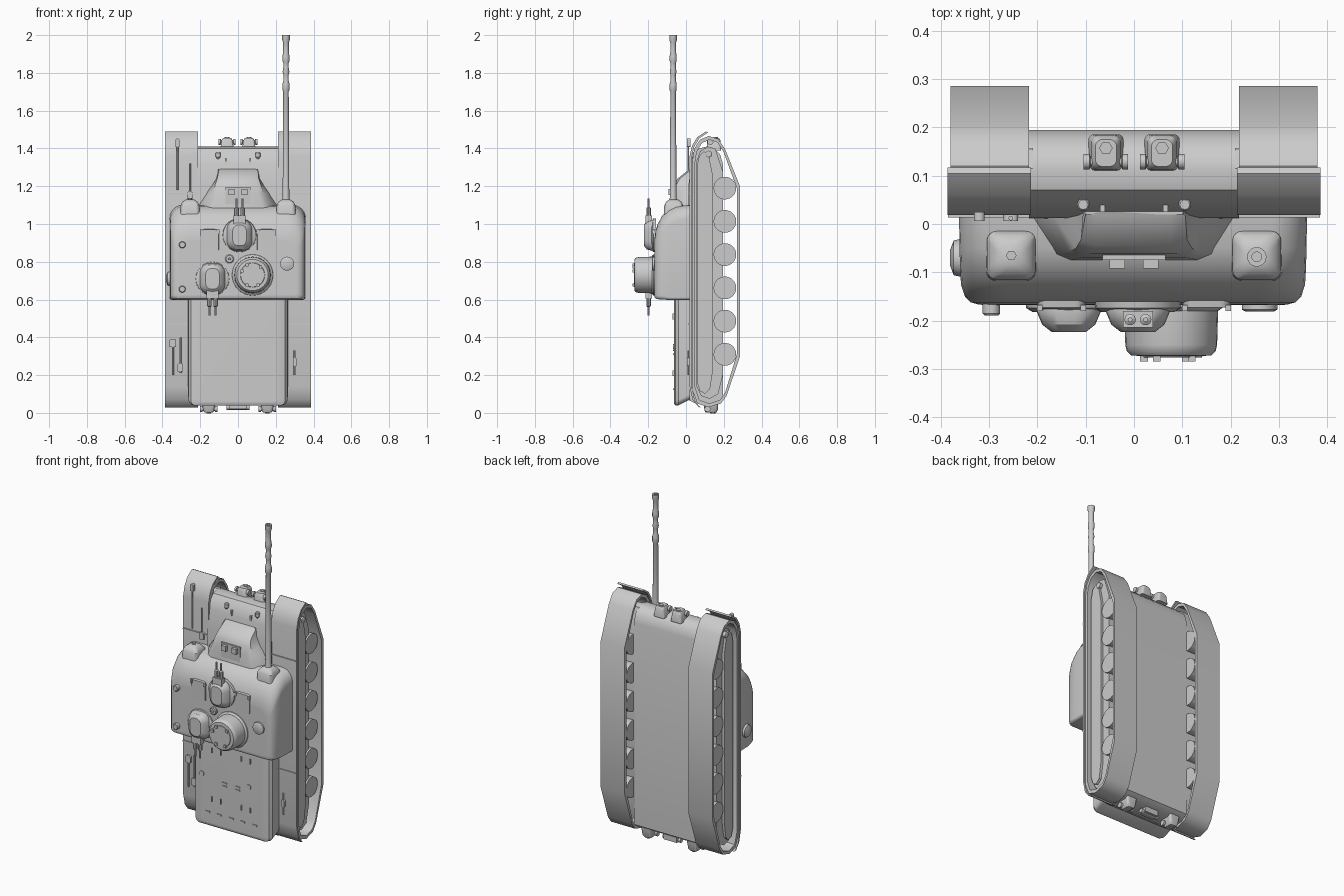
import bpy, bmesh, math
from mathutils import Vector


def finish(name, bm, angle=32):
    bmesh.ops.recalc_face_normals(bm, faces=bm.faces)
    me = bpy.data.meshes.new(name)
    bm.to_mesh(me)
    bm.free()
    me.shade_smooth()
    me.set_sharp_from_angle(angle=math.radians(angle))
    ob = bpy.data.objects.new(name, me)
    bpy.context.collection.objects.link(ob)
    return ob


def skin(name, rings, closed=False, angle=32):
    """Join rings of points with quads; cap the ends unless the rings loop round."""
    bm = bmesh.new()
    vs = [[bm.verts.new(p) for p in r] for r in rings]
    n = len(vs[0])
    for a, b in zip(vs, vs[1:] + vs[:1] if closed else vs[1:]):
        for i in range(n):
            bm.faces.new((a[i], a[(i + 1) % n], b[(i + 1) % n], b[i]))
    if not closed:
        bm.faces.new(vs[0])
        bm.faces.new(vs[-1])
    return finish(name, bm, angle)


def round_rect(a0, a1, b0, b1, rlow, rhigh, seg=6):
    pts = []
    for ca, cb, r, start in ((a1 - rhigh, b1 - rhigh, rhigh, 0), (a0 + rhigh, b1 - rhigh, rhigh, 90),
                             (a0 + rlow, b0 + rlow, rlow, 180), (a1 - rlow, b0 + rlow, rlow, 270)):
        for i in range(seg + 1):
            t = math.radians(start + 90 * i / seg)
            pts.append((ca + r * math.cos(t), cb + r * math.sin(t)))
    return pts


def loft_y(name, layers):
    """layers: (y, x0, x1, z0, z1, low corner radius, high corner radius)"""
    return skin(name, [[(a, l[0], b) for a, b in round_rect(*l[1:])] for l in layers])


def loft_z(name, layers):
    """layers: (z, x0, x1, y0, y1, radius)"""
    return skin(name, [[(a, b, l[0]) for a, b in round_rect(*l[1:], l[5])] for l in layers])


def lathe(name, origin, axis, profile, seg=24):
    q = Vector((0, 0, 1)).rotation_difference(Vector(axis))
    o = Vector(origin)
    return skin(name, [[o + q @ Vector((r * math.cos(2 * math.pi * i / seg), r * math.sin(2 * math.pi * i / seg), h))
                        for i in range(seg)] for r, h in profile])


def prism(name, pts, x0, x1, angle=32):
    return skin(name, [[(x, y, z) for y, z in pts] for x in (x0, x1)], angle=angle)


def box(name, x, y, z, sx, sy, sz):
    return prism(name, [(y - sy / 2, z - sz / 2), (y + sy / 2, z - sz / 2),
                        (y + sy / 2, z + sz / 2), (y - sy / 2, z + sz / 2)], x - sx / 2, x + sx / 2)


UP = (0, -1, 0)

# Central hull, sloped driver hood flaring into the turret, raised rear deck
prism("hull", [(0.195, 0.08), (0.195, 1.32), (0.18, 1.37), (0.15, 1.4), (0.11, 1.41), (0.07, 1.4), (0.045, 1.37),
               (0.03, 1.32), (0.012, 1.2), (0.01, 0.07), (0.05, 0.05), (0.15, 0.05)], -0.217, 0.217, 35)
hood = []
for z, base, top, y in ((1.0, 0.217, 0.15, -0.08), (1.09, 0.216, 0.14, -0.074), (1.16, 0.17, 0.115, -0.069),
                        (1.21, 0.135, 0.1, -0.062), (1.24, 0.115, 0.09, -0.045), (1.29, 0.1, 0.085, 0.018)):
    hood.append([(-base, 0.05, z), (-base, 0.02, z), (-top - 0.02, y + 0.012, z), (-top + 0.01, y, z),
                 (top - 0.01, y, z), (top + 0.02, y + 0.012, z), (base, 0.02, z), (base, 0.05, z)])
skin("driver_hood", hood, angle=45)
loft_y("rear_deck", [(0.02, -0.265, 0.265, 0.07, 0.65, 0.03, 0.01),
                     (-0.04, -0.262, 0.262, 0.04, 0.65, 0.03, 0.01),
                     (-0.055, -0.25, 0.25, 0.038, 0.65, 0.03, 0.01),
                     (-0.064, -0.215, 0.215, 0.05, 0.65, 0.02, 0.01),
                     (-0.0642, -0.205, 0.205, 0.06, 0.64, 0.02, 0.01)])

# Track loop outline (y, z)
track = [(0.034, 0.12), (0.034, 1.34), (0.044, 1.4), (0.075, 1.447), (0.12, 1.466), (0.17, 1.45), (0.205, 1.40),
         (0.286, 1.2), (0.286, 0.3), (0.215, 0.09), (0.185, 0.05), (0.12, 0.03), (0.06, 0.05)]
cy, cz = 0.15, 0.75
inner = [(cy + (y - cy) * 0.88, cz + (z - cz) * 0.973) for y, z in track]
pod = [(0.055, 0.14), (0.055, 1.33), (0.075, 1.385), (0.115, 1.41), (0.155, 1.4), (0.195, 1.28), (0.195, 0.2),
       (0.17, 0.1), (0.125, 0.075), (0.08, 0.09)]
fender_out = [(0.065, 0.033), (0.035, 0.07), (0.019, 0.14), (0.019, 1.36), (0.032, 1.415), (0.06, 1.46), (0.105, 1.49)]
fender = fender_out + [(y + 0.012, z - 0.005) for y, z in reversed(fender_out)]
for s, side in ((-1, "left"), (1, "right")):
    xa, xb = s * 0.217, s * 0.38
    skin(side + "_track", [[(xa, y, z) for y, z in track], [(xb, y, z) for y, z in track],
                           [(xb, y, z) for y, z in inner], [(xa, y, z) for y, z in inner]], True, 40)
    prism(side + "_track_pod", pod, s * 0.21, s * 0.345)
    prism(side + "_pod_rib", [(0.1 + (y - 0.125) * 0.6, cz + (z - cz) * 0.96) for y, z in pod], s * 0.34, s * 0.36)
    prism(side + "_fender", fender, s * 0.213, s * 0.386)
    # Road wheels
    for i in range(6):
        lathe(side + "_road_wheel", (s * 0.219, 0.206, 0.31 + i * 0.176), (s, 0, 0), [(0.06, 0), (0.06, 0.136)], 28)
    lathe(side + "_idler_hub", (s * 0.34, 0.12, 1.37), (s, 0, 0), [(0.018, 0), (0.018, 0.022), (0.012, 0.026)], 14)
    # Fender seam strips
    for z in (0.47, 1.16):
        box(side + "_fender_seam", s * 0.3, 0.017, z, 0.17, 0.008, 0.007)
    # Towing lugs with cross pins, nose and tail
    for nm, x, y, z, up in (("nose", 0.058, 0.145, 1.43, 1), ("tail", 0.155, 0.13, 0.026, -1)):
        pin_y = y - 0.016
        lathe(nm + "_tow_pin", (s * x - 0.046, pin_y, z + up * 0.005), (1, 0, 0),
              [(0.016, 0), (0.016, 0.012), (0.01, 0.014), (0.01, 0.078), (0.016, 0.08), (0.016, 0.092)], 12)
        loft_z(nm + "_tow_lug", [(z - up * 0.04, s * x - 0.036, s * x + 0.036, y - 0.035, y + 0.04, 0.01),
                                 (z + up * 0.012, s * x - 0.03, s * x + 0.03, y - 0.033, y + 0.038, 0.015),
                                 (z + up * 0.025, s * x - 0.022, s * x + 0.022, y - 0.026, y + 0.03, 0.015)])
        lathe(nm + "_tow_bolt", (s * x, y + 0.012, z), (0, 0, up), [(0.014, 0), (0.014, 0.03)], 6)
    # Headlights, hooks and vision ports
    lathe("headlight", (s * 0.105, 0.04, 1.345), (0, 0, 1), [(0.006, 0), (0.013, 0.01), (0.013, 0.03), (0.01, 0.034)], 12)
    box("headlight_bracket", s * 0.105, 0.055, 1.355, 0.014, 0.04, 0.014)
    box("glacis_hook", s * 0.065, 0.045, 1.335, 0.01, 0.04, 0.03)
    box("vision_port", s * 0.035, -0.075, 1.17, 0.032, 0.034, 0.032)
box("vision_plate", 0, -0.069, 1.15, 0.13, 0.01, 0.09)
box("tail_coupling", 0, 0.13, 0.038, 0.09, 0.05, 0.035)
lathe("tail_coupling_pin", (-0.06, 0.13, 0.03), (1, 0, 0), [(0.014, 0), (0.014, 0.12)], 12)

# Wide rounded turret
loft_y("turret", [(0.018, -0.362, 0.358, 0.598, 1.10, 0.015, 0.07),
                  (-0.05, -0.361, 0.357, 0.598, 1.095, 0.015, 0.08),
                  (-0.09, -0.36, 0.356, 0.598, 1.078, 0.015, 0.085),
                  (-0.125, -0.358, 0.354, 0.6, 1.045, 0.02, 0.09),
                  (-0.15, -0.35, 0.346, 0.602, 1.0, 0.02, 0.09),
                  (-0.162, -0.338, 0.334, 0.606, 0.96, 0.02, 0.08),
                  (-0.167, -0.32, 0.316, 0.615, 0.92, 0.02, 0.07),
                  (-0.1672, -0.31, 0.306, 0.625, 0.91, 0.02, 0.07)])
for x in (-0.254, 0.254):
    loft_z("gun_mount", [(1.05, x - 0.052, x + 0.052, -0.117, -0.013, 0.02),
                         (1.1, x - 0.05, x + 0.05, -0.115, -0.015, 0.02),
                         (1.118, x - 0.04, x + 0.04, -0.105, -0.025, 0.02),
                         (1.13, x - 0.022, x + 0.022, -0.087, -0.043, 0.02)])
lathe("mount_plug", (-0.254, -0.065, 1.12), (0, 0, 1), [(0.011, 0), (0.011, 0.018)], 6)
# Long barrel with ringed muzzle
lathe("main_gun", (0.254, -0.068, 0), (0, 0, 1),
      [(0.022, 1.12), (0.0175, 1.14), (0.0165, 1.4), (0.0145, 1.7), (0.019, 1.71), (0.019, 1.74), (0.014, 1.76),
       (0.014, 1.79), (0.018, 1.805), (0.014, 1.83), (0.014, 1.85), (0.019, 1.865), (0.019, 1.885), (0.015, 1.91),
       (0.015, 1.96), (0.02, 1.975), (0.02, 2.0), (0.01, 2.0), (0.01, 1.95)])

# Commander cupola with hatch and blocks
lathe("cupola", (0.077, -0.16, 0.73), UP, [(0.11, 0), (0.108, 0.012), (0.097, 0.02), (0.095, 0.09), (0.092, 0.103),
                                          (0.083, 0.112), (0.065, 0.113), (0.063, 0.116)], 32)
for t in (45, 120, 160, 240, 300):
    t = math.radians(t)
    box("cupola_block", 0.077 + 0.06 * math.cos(t), -0.277, 0.73 + 0.06 * math.sin(t), 0.016, 0.014, 0.016)

# Two machine gun turrets, one facing ahead and one behind
for nm, x, z, d in (("front", 0.008, 0.94, 1), ("rear", -0.135, 0.71, -1)):
    lathe(nm + "_machine_gun_ring", (x, -0.16, z), UP, [(0.09, 0), (0.088, 0.014), (0.075, 0.022)], 28)
    loft_y(nm + "_machine_gun_turret", [(-0.165, x - 0.062, x + 0.062, z - 0.08, z + 0.08, 0.045, 0.045),
                                        (-0.182, x - 0.066, x + 0.066, z - 0.082, z + 0.082, 0.05, 0.05),
                                        (-0.208, x - 0.055, x + 0.055, z - 0.074, z + 0.074, 0.045, 0.045),
                                        (-0.223, x - 0.036, x + 0.036, z - 0.055, z + 0.055, 0.03, 0.03)])
    box(nm + "_machine_gun_mantlet", x, -0.197, z + d * 0.075, 0.062, 0.034, 0.06)
    for dx in (-0.016, 0.016):
        lathe(nm + "_machine_gun", (x + dx, -0.198, z + d * 0.09), (0, 0.0001, d),
              [(0.012, 0), (0.012, 0.055), (0.005, 0.06), (0.005, 0.105)], 10)

# Roof discs (x, z, radius, height) and side port
for x, z, r, h in ((0.26, 0.79, 0.037, 0.014), (-0.295, 0.89, 0.018, 0.022), (-0.295, 0.655, 0.018, 0.022),
                   (-0.045, 0.815, 0.023, 0.012), (-0.045, 0.815, 0.007, 0.02)):
    lathe("roof_cap", (x, -0.163, z), UP, [(r, 0), (r, h), (r * 0.8, h + 0.004)], 16)
lathe("side_port", (-0.355, -0.07, 0.71), (-1, 0, 0), [(0.04, 0), (0.036, 0.018), (0.015, 0.026)], 16)
# Roof hatch plates
for x in (-0.15, 0.15):
    loft_y("roof_hatch", [(-0.14, x - 0.05, x + 0.05, 0.86, 0.975, 0.005, 0.02),
                          (-0.173, x - 0.048, x + 0.048, 0.86, 0.97, 0.005, 0.02)])
    for dx in (-0.045, 0.045):
        box("hatch_hinge", x + dx, -0.174, 0.96, 0.012, 0.012, 0.024)

# Rear deck fittings
for x, z in ((-0.2, 0.35), (0.12, 0.35)):
    lathe("filler_cap", (x, -0.06, z), UP, [(0.015, 0), (0.015, 0.01)], 12)
for x in (-0.13, -0.07, 0.07, 0.13):
    for z in (0.21, 0.51):
        box("deck_handle", x, -0.066, z, 0.006, 0.012, 0.03)
for x in (-0.16, -0.08, 0.0, 0.08, 0.16):
    box("deck_hinge", x, -0.066, 0.125, 0.028, 0.008, 0.009)
for x in (-0.045, 0.045):
    for z in (0.31, 0.33):
        box("deck_vent", x, -0.066, z, 0.03, 0.008, 0.007)

# Fender tools (x, low z, high z, head centre z, head width)
for x, z0, z1, zh, w in ((-0.32, 1.18, 1.43, 1.43, 0.022), (-0.255, 1.14, 1.32, 1.15, 0.03),
                         (-0.345, 0.2, 0.38, 0.37, 0.034), (-0.305, 0.21, 0.4, 0.24, 0.03), (0.3, 0.2, 0.33, 0.27, 0.02)):
    lathe("tool_handle", (x, 0.012, z0), (0, 0, 1), [(0.005, 0), (0.005, z1 - z0)], 8)
    loft_y("tool_head", [(0.025, x - w / 2, x + w / 2, zh - 0.022, zh + 0.022, 0.004, 0.01),
                         (0.006, x - w / 2, x + w / 2, zh - 0.022, zh + 0.022, 0.004, 0.01)])
